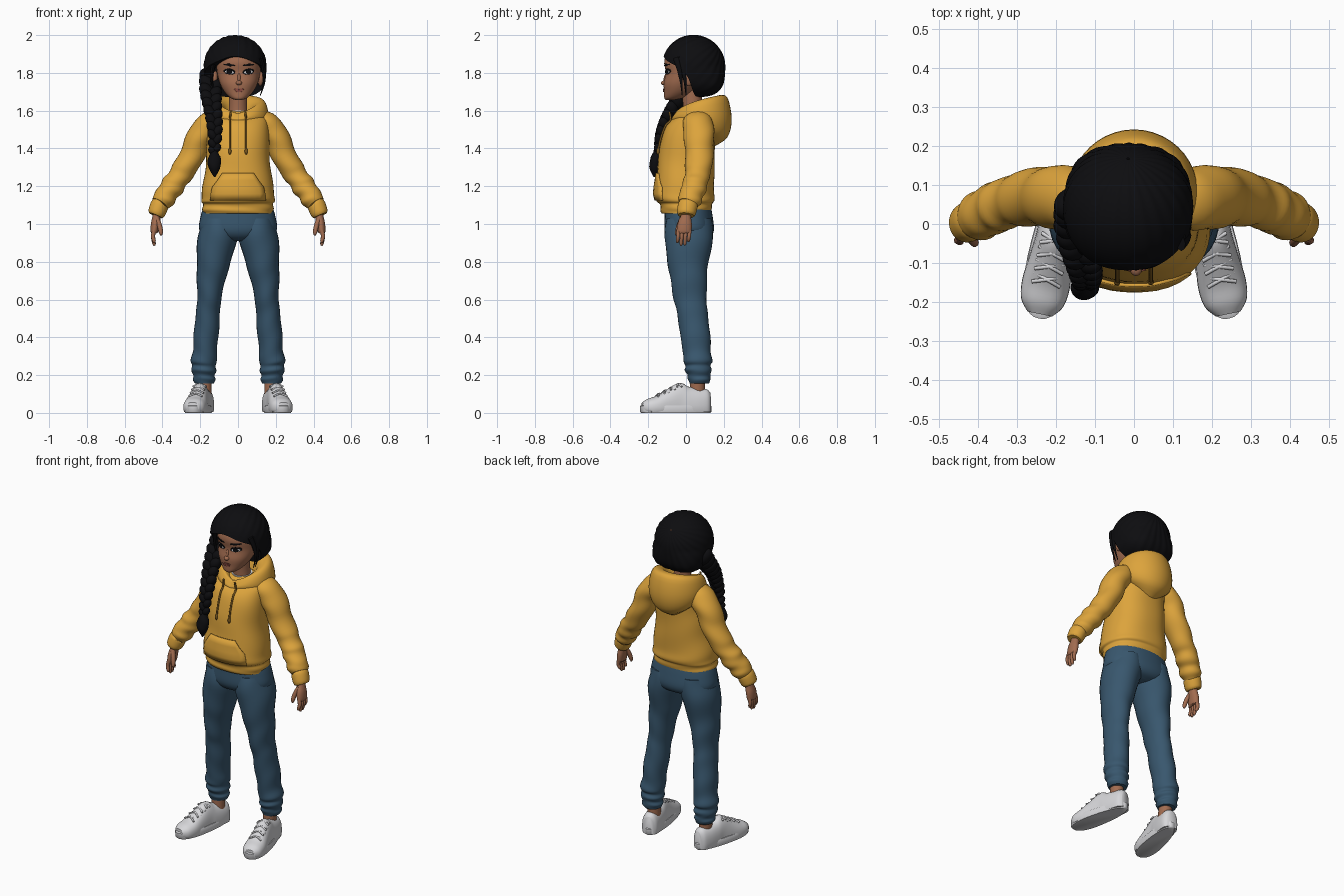
import bpy, bmesh, math
from mathutils import Vector, Matrix, Euler
from mathutils.bvhtree import BVHTree

if "Cube" in bpy.data.objects:
    bpy.data.objects.remove(bpy.data.objects["Cube"])
X, Y, Z = Vector((1, 0, 0)), Vector((0, 1, 0)), Vector((0, 0, 1))


def material(name, *rgb):
    m = bpy.data.materials.new(name)
    m.use_nodes = True
    m.diffuse_color = (*rgb, 1)
    m.node_tree.nodes["Principled BSDF"].inputs["Base Color"].default_value = (*rgb, 1)
    return m


YELLOW = material("mustard_cotton", .72, .37, .045)
DENIM = material("blue_denim", .04, .095, .155)
SKIN = material("warm_skin", .36, .15, .08)
HAIR = material("black_hair", .004, .004, .005)
WHITE = material("white_leather", .68, .68, .70)
CORD = material("dark_cord", .22, .11, .015)
LIPS = material("rose_lips", .27, .075, .055)


def finish(name, bm, mat, mirror=False):
    bmesh.ops.recalc_face_normals(bm, faces=bm.faces)
    me = bpy.data.meshes.new(name)
    bm.to_mesh(me)
    bm.free()
    me.materials.append(mat)
    me.shade_smooth()
    me.set_sharp_from_angle(angle=math.radians(50))
    ob = bpy.data.objects.new(name, me)
    bpy.context.collection.objects.link(ob)
    if mirror:
        ob.modifiers.new("Mirror", 'MIRROR')
    return ob


def grid(name, rings, mat, caps=True, closed=True, mirror=False):
    bm = bmesh.new()
    vs = [[bm.verts.new(p) for p in r] for r in rings]
    n = len(vs[0])
    for a, b in zip(vs, vs[1:]):
        for j in range(n if closed else n - 1):
            k = (j + 1) % n
            bm.faces.new((a[j], a[k], b[k], b[j]))
    if caps:
        bm.faces.new(vs[0])
        bm.faces.new(vs[-1])
    return finish(name, bm, mat, mirror)


def spline(keys, sub):
    """Smooth curve through the keys, any number of dimensions."""
    ks = [keys[0], *keys, keys[-1]]
    out = []
    for i in range(1, len(ks) - 2):
        for s in range(sub):
            t = s / sub
            out.append([.5 * (2 * b + (c - a) * t + (2 * a - 5 * b + 4 * c - d) * t * t
                              + (3 * b - a - 3 * c + d) * t ** 3)
                        for a, b, c, d in zip(*ks[i - 1:i + 3])])
    return out + [list(keys[-1])]


def sweep(name, keys, mat, sub=5, n=28, flat=False, p=2, fold=0, ref=Y, M=Matrix(), mirror=False):
    """Loft oval sections (x, y, z, rx, ry) along a smooth path."""
    pts = spline(keys, sub)
    rings = []
    for i, (x, y, z, rx, ry) in enumerate(pts):
        t = Z
        if not flat:
            t = (Vector(pts[min(i + 1, len(pts) - 1)][:3]) - Vector(pts[max(i - 1, 0)][:3])).normalized()
        u = ref.cross(t).normalized()
        v = t.cross(u)
        ring = []
        for j in range(n):
            a = math.tau * j / n
            c, s = math.cos(a), math.sin(a)
            f = 1 + fold * math.sin(4 * i / sub + 2.5 * c + s)
            c, s = (math.copysign(abs(k) ** (2 / p), k) for k in (c, s))
            q = Vector((x, y, z)) + u * c * rx * f + v * s * ry * f
            q.z = max(q.z, .005)
            ring.append(M @ q)
        rings.append(ring)
    return grid(name, rings, mat, mirror=mirror)


def blobs(name, items, mat, mirror=False):
    bm = bmesh.new()
    for loc, scale, rot in items:
        bmesh.ops.create_uvsphere(bm, u_segments=18, v_segments=12, radius=1,
                                  matrix=Matrix.LocRotScale(Vector(loc), Euler(rot), Vector(scale)))
    return finish(name, bm, mat, mirror)


def surface(ob):
    tree = BVHTree.FromPolygons([v.co for v in ob.data.vertices], [p.vertices for p in ob.data.polygons])
    return lambda x, z: tree.ray_cast(Vector((x, -1, z)), Y)[0] or Vector((x, 0, z))


def patch(name, hit, rows, mat, lift=.002, thick=.004, slope=0):
    """Thin plate laid on the front of a surface; rows are (z, x0, x1)."""
    rings = []
    for z, x0, x1 in rows:
        xs = [x0 + (x1 - x0) * i / 10 for i in range(11)]
        rings.append([hit(x, z + slope * (x - (x0 + x1) / 2)) - Y * lift for x in xs])
    ob = grid(name, rings, mat, caps=False, closed=False)
    s = ob.modifiers.new("Thickness", 'SOLIDIFY')
    s.thickness, s.offset = thick, 0


def oval(cx, cz, w, h):
    return [(cz + h * math.sin(a), cx - w * math.cos(a), cx + w * math.cos(a))
            for a in (math.pi * (i / 8 - .5) * .97 for i in range(9))]


# Hoodie body, hem and sleeves
body = sweep("hoodie_body", [
    (0, 0, 1.055, .182, .128), (0, 0, 1.075, .188, .136), (0, 0, 1.105, .186, .138), (0, -.005, 1.125, .194, .155),
    (0, -.008, 1.18, .19, .157), (0, 0, 1.3, .172, .15), (0, .008, 1.42, .165, .146), (0, .025, 1.52, .163, .128),
    (0, .045, 1.57, .14, .1), (0, .045, 1.6, .065, .06)], YELLOW, n=48, flat=True, p=2.3, fold=.01)
sweep("sleeve", [
    (.08, .06, 1.57, .035, .05), (.145, .063, 1.535, .062, .08), (.198, .068, 1.47, .07, .08),
    (.235, .07, 1.38, .066, .075), (.285, .065, 1.29, .064, .07), (.32, .055, 1.24, .058, .064),
    (.347, .045, 1.2, .063, .067), (.372, .032, 1.165, .056, .062), (.395, .02, 1.13, .059, .063),
    (.412, .01, 1.105, .046, .05)], YELLOW, fold=.035, mirror=True)
sweep("sleeve_cuff", [(.408, .012, 1.11, .04, .045), (.415, .01, 1.1, .048, .052), (.43, .002, 1.06, .046, .05),
                      (.436, 0, 1.045, .038, .042)], YELLOW, mirror=True)

# Hood lying on the shoulders, low in front and full at the back
sections = []
for i in range(48):
    a = math.tau * i / 48
    b = (1 - math.cos(a)) / 2
    top = 1.585 + .098 * b ** .6
    prof = [(.055, 1.57), (.07 + .02 * b, top - .025), (.1 + .035 * b, top), (.12 + .052 * b, top - .02),
            (.128 + .064 * b, top - .035 - .095 * b), (.12 + .05 * b, 1.54 - .08 * b * b), (.1, 1.53 - .12 * b * b)]
    sections.append([(r * math.sin(a), .05 - r * math.cos(a), z) for r, z in spline(prof, 4)])
grid("hood", sections + sections[:1], YELLOW, caps=False, closed=False)

# Pocket and drawstrings
on_body = surface(body)
patch("front_pocket", on_body, [(1.125, -.145, .145), (1.16, -.143, .143), (1.195, -.135, .135),
                                (1.23, -.108, .108), (1.27, -.082, .082)], YELLOW, .004, .009)
for side in (-1, 1):
    x = side * .043
    ys = [(x, on_body(x, z).y - .008, z) for z in (1.38, 1.45, 1.52, 1.55)] + [(x * .9, -.088, 1.595)]
    sweep("drawstring", [(*q, .0055, .0055) for q in ys], CORD, n=8)
    blobs("cord_tip", [((x, ys[0][1], 1.385), (.008, .008, .018), (0, 0, 0))], CORD)

# Jeans
sweep("jeans_hips", [(0, .01, 1.1, .18, .12), (0, .014, 1.04, .198, .127), (0, .018, .97, .205, .13),
                     (0, .02, .93, .16, .11), (0, .02, .91, .06, .07)], DENIM, n=40, flat=True, p=2.2)
sweep("jeans_leg", [
    (.095, .015, 1.03, .09, .118), (.108, .016, .93, .105, .129), (.128, .01, .8, .09, .108),
    (.143, .015, .7, .075, .096), (.152, .022, .6, .063, .087), (.16, .035, .52, .064, .08),
    (.168, .048, .42, .066, .08), (.175, .057, .33, .063, .074), (.181, .063, .275, .07, .076),
    (.181, .063, .25, .061, .067), (.181, .065, .225, .067, .071), (.18, .068, .2, .056, .06),
    (.179, .07, .178, .06, .06), (.177, .07, .155, .05, .05)], DENIM, flat=True, fold=.02, mirror=True)
sweep("ankle", [(.178, .06, .2, .038, .04), (.175, .06, .1, .036, .04)], SKIN, flat=True, mirror=True)

# Shoes, toes turned outward
foot = Matrix.Translation((.205, -.054, 0)) @ Matrix.Rotation(.2, 4, 'Z')
outline = []
for i in range(40):
    a = math.tau * i / 40
    c, s = (math.copysign(abs(k) ** .85, k) for k in (math.cos(a), math.sin(a)))
    outline.append(((.059 + .01 * c) * s, -.192 * c))
grid("shoe_sole", [[foot @ Vector((x * k, y * k, z)) for x, y in outline]
                   for z, k in ((0, .97), (.006, 1), (.036, 1), (.04, .96))], WHITE, mirror=True)
sweep("shoe_upper", [
    (0, .184, .04, .03, .07), (0, .165, .04, .046, .086), (0, .12, .04, .052, .09), (0, .065, .04, .052, .1),
    (0, .025, .04, .05, .118), (0, -.03, .035, .055, .095), (0, -.1, .03, .062, .062),
    (0, -.15, .03, .055, .045), (0, -.18, .03, .032, .026)], WHITE, ref=Z, p=2.3, M=foot, mirror=True)
for i in range(4):
    y, z = -.09 + .034 * i, .1 + .017 * i
    for d in (-.012, .012):
        sweep("shoe_lace", [(-.036, y - d, z - .012, .005, .005), (0, y, z + .002, .005, .005),
                            (.036, y + d, z - .012, .005, .005)], WHITE, n=8, M=foot, mirror=True)

# Hands
sweep("palm", [(.425, .003, 1.075, .024, .03), (.43, 0, 1.04, .022, .028), (.438, -.006, 1.0, .023, .038),
               (.443, -.01, .96, .02, .039), (.443, -.01, .95, .012, .033)], SKIN, n=18, mirror=True)
for i, tip in enumerate((.9, .886, .888, .905)):
    y = -.039 + .0195 * i
    sweep("finger", [(.443, y, .97, .011, .0105), (.45, y - .003, .935, .011, .01),
                     (.444, y - .006, tip + .01, .009, .009), (.44, y - .006, tip, .004, .004)],
          SKIN, n=10, mirror=True)
sweep("thumb", [(.43, -.02, 1.03, .013, .015), (.415, -.038, .99, .013, .013), (.408, -.048, .955, .011, .011),
                (.408, -.05, .94, .005, .005)], SKIN, n=10, mirror=True)

# Neck, shirt collar and head
sweep("neck", [(0, .042, 1.55, .055, .055), (0, .035, 1.62, .048, .05), (0, .03, 1.72, .05, .055)], SKIN, flat=True)
sweep("shirt_collar", [(0, .04, 1.57, .064, .064), (0, .04, 1.602, .057, .06)], WHITE, flat=True)
head = sweep("head", [
    (.004, -.085, 1.657, .018, .022), (.004, -.065, 1.668, .045, .05), (.004, -.04, 1.7, .076, .076),
    (.004, -.02, 1.745, .1, .098), (.004, .005, 1.8, .114, .112), (.004, .015, 1.86, .118, .13),
    (.004, .025, 1.92, .1, .115), (.004, .035, 1.965, .05, .06)], SKIN, n=40, flat=True, p=2.15)
blobs("nose", [((.005, -.113, 1.747), (.016, .02, .013), (0, 0, 0)),
               ((.005, -.105, 1.772), (.009, .013, .03), (-.2, 0, 0))], SKIN)
blobs("ear", [((.119, .012, 1.77), (.014, .024, .04), (.15, 0, .25))], SKIN, mirror=True)
on_head = surface(head)
for s in (-1, 1):
    x = .005 + s * .05
    patch("eyelid_line", on_head, oval(x, 1.807, .03, .015), HAIR, .002, slope=s * .12)
    patch("eye_white", on_head, oval(x, 1.804, .024, .009), WHITE, .0035, slope=s * .1)
    patch("iris", on_head, oval(x, 1.805, .014, .012), HAIR, .005)
    patch("eyebrow", on_head, oval(x, 1.842, .03, .005), HAIR, slope=s * .12)
patch("upper_lip", on_head, oval(.005, 1.713, .026, .005), LIPS, .003)
patch("lower_lip", on_head, oval(.005, 1.705, .02, .006), LIPS, .004)

# Hair, combed back from a hairline that rings the face
axis = Vector((0, -math.cos(.71), -math.sin(.71)))
up = Vector((0, axis.z, -axis.y))
rings = []
for k in range(-1, 29):
    t = max(k, 0) / 28
    ring = []
    for j in range(120):
        phi = math.tau * j / 120
        start = math.radians(59 + 11 * math.sin(phi) ** 2 - 5 * math.sin(2 * phi) ** 2)
        polar = start + (math.pi - .02 - start) * t
        d = axis * math.cos(polar) + (X * math.sin(phi) + up * math.cos(phi)) * math.sin(polar)
        p = 2 + 1.1 * min(1, max(0, -d.z * 2))
        r = sum(abs(q) ** p for q in d) ** (-1 / p)
        r *= (1 + .01 * math.sin(24 * phi + 3 * t) * math.sin(math.pi * t)) * (.68 if k < 0 else 1)
        ring.append((-.015 + .166 * r * d.x, .04 + .167 * r * d.y, 1.836 + .164 * r * d.z))
    rings.append(ring)
grid("hair", rings, HAIR, caps=False)
for s in (-1, 1):
    for dy in (0, .02):
        sweep("hair_wisp", [(s * .12, -.05 + dy, 1.88, .012, .02), (s * .135, -.035 + dy, 1.82, .01, .014),
                            (s * .138, -.025 + dy, 1.75, .006, .007), (s * .118, -.02 + dy, 1.68, .002, .002)],
              HAIR, n=8)

# Braid over the right shoulder
path = spline([(-.135, .05, 1.77, .055), (-.145, .0, 1.7, .048), (-.138, -.06, 1.63, .042),
               (-.127, -.108, 1.55, .037), (-.122, -.138, 1.47, .032), (-.125, -.15, 1.385, .026)], 4)
lobes = []
for i, (x, y, z, r) in enumerate(path):
    s = 1 if i % 2 else -1
    lobes.append(((x + s * r * .4, y, z), (r * .75, r * .8, r * 1.1), (.2, s * .6, 0)))
blobs("braid", lobes, HAIR)
blobs("braid_tie", [((-.125, -.152, 1.375), (.022, .022, .012), (0, 0, 0))], HAIR)
sweep("braid_tassel", [(-.125, -.152, 1.385, .016, .016), (-.125, -.16, 1.345, .034, .028),
                       (-.125, -.166, 1.3, .032, .028), (-.123, -.168, 1.25, .004, .005)], HAIR, fold=.04)
